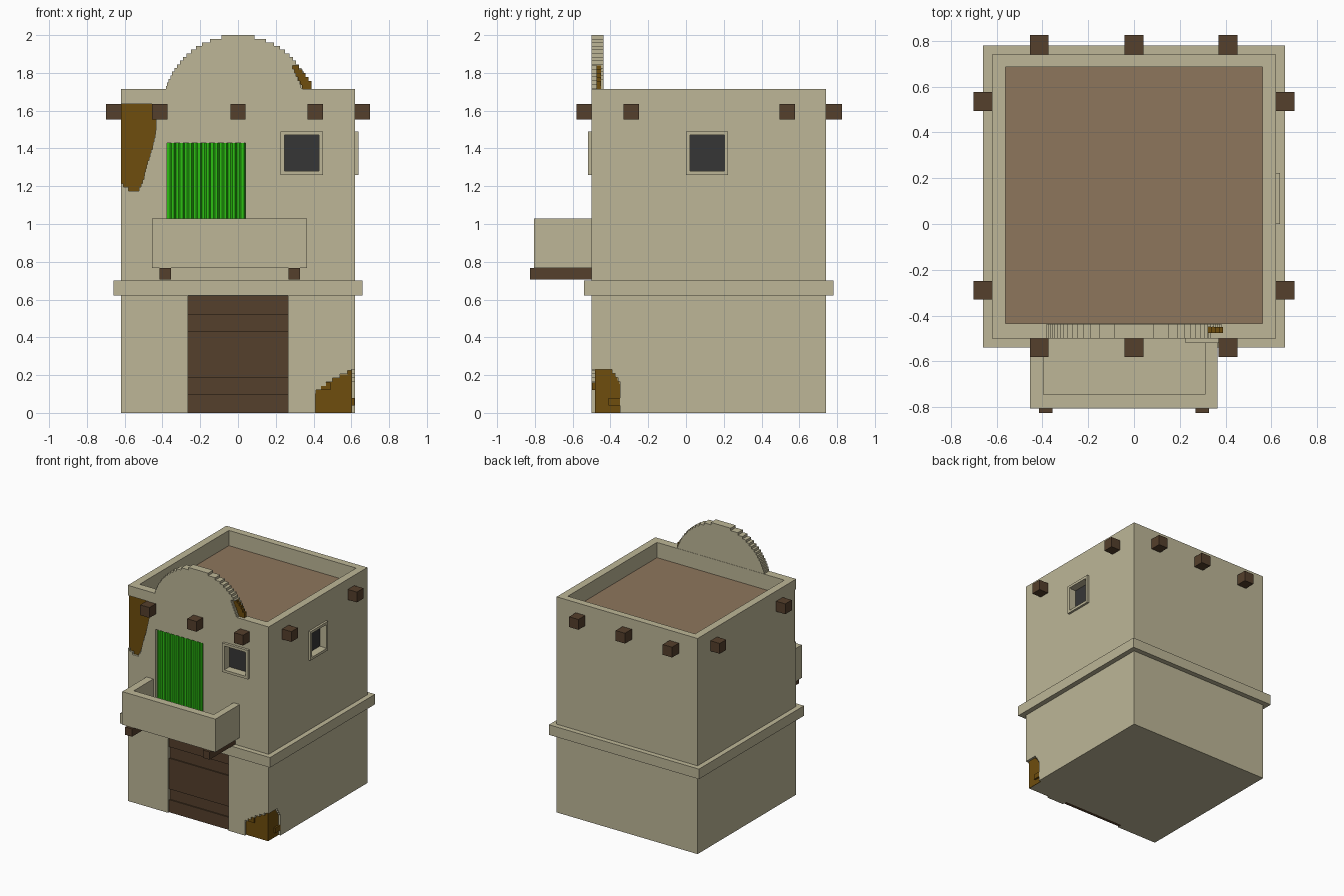
import bpy, bmesh, math

cube = bpy.data.objects.get("Cube")
if cube:
    bpy.data.objects.remove(cube, do_unlink=True)


def material(name, rgb):
    m = bpy.data.materials.new(name)
    m.use_nodes = True
    m.diffuse_color = (*rgb, 1)
    bsdf = m.node_tree.nodes["Principled BSDF"]
    bsdf.inputs["Base Color"].default_value = (*rgb, 1)
    bsdf.inputs["Roughness"].default_value = 0.9
    return m


PLASTER = material("sand plaster", (0.51, 0.47, 0.31))
ROOF = material("clay roof", (0.27, 0.18, 0.107))
WOOD = material("dark wood", (0.089, 0.05, 0.025))
BRICK = material("bare brick", (0.156, 0.074, 0.004))
GREEN = material("green cloth", (0.025, 0.53, 0.006))
GLASS = material("dark glass", (0.037, 0.037, 0.037))


def prism(name, outline, axis, lo, hi, mat):
    """Extrude a flat outline along one axis from lo to hi."""
    place = {"x": lambda a, b: (lo, a, b),
             "y": lambda a, b: (a, lo, b),
             "z": lambda a, b: (a, b, lo)}[axis]
    bm = bmesh.new()
    face = bm.faces.new([bm.verts.new(place(a, b)) for a, b in outline])
    new = bmesh.ops.extrude_face_region(bm, geom=[face])["geom"]
    move = [hi - lo if axis == k else 0 for k in "xyz"]
    bmesh.ops.translate(bm, vec=move, verts=[v for v in new if isinstance(v, bmesh.types.BMVert)])
    bmesh.ops.recalc_face_normals(bm, faces=bm.faces)
    mesh = bpy.data.meshes.new(name)
    bm.to_mesh(mesh)
    bm.free()
    mesh.materials.append(mat)
    ob = bpy.data.objects.new(name, mesh)
    bpy.context.collection.objects.link(ob)
    return ob


def box(name, x, y, z, mat):
    return prism(name, [(x[0], y[0]), (x[1], y[0]), (x[1], y[1]), (x[0], y[1])], "z", z[0], z[1], mat)


def stepped(rows, lo=-9, hi=9, step=0.02):
    """Blocky outline through (height, left, right) rows, clamped to lo..hi."""
    z0, z1 = rows[0][0], rows[-1][0]
    n = max(1, round((z1 - z0) / step))
    left, right = [], []
    for i in range(n):
        a, b = z0 + (z1 - z0) * i / n, z0 + (z1 - z0) * (i + 1) / n
        m = (a + b) / 2
        for p, q in zip(rows, rows[1:]):
            if p[0] <= m <= q[0]:
                t = (m - p[0]) / (q[0] - p[0])
                l, r = (p[k] + (q[k] - p[k]) * t for k in (1, 2))
        l, r = max(l, lo), min(r, hi)
        left += [(l, a), (l, b)]
        right += [(r, a), (r, b)]
    pts = right + left[::-1]
    return [p for i, p in enumerate(pts) if math.dist(p, pts[i - 1]) > 1e-5]


def carve(target, cutters):
    """Subtract the cutters, bake the result and remove them."""
    for c in cutters:
        c.hide_render = True
        mod = target.modifiers.new("cut", "BOOLEAN")
        mod.operation, mod.solver, mod.object = "DIFFERENCE", "EXACT", c
    deps = bpy.context.evaluated_depsgraph_get()
    mesh = bpy.data.meshes.new_from_object(target.evaluated_get(deps))
    target.modifiers.clear()
    target.data = mesh
    mesh.materials.clear()
    mesh.materials.append(PLASTER)
    mesh.polygons.foreach_set("material_index", [0] * len(mesh.polygons))
    for c in cutters:
        bpy.data.objects.remove(c, do_unlink=True)


FRONT, BACK, SIDE = -0.5, 0.74, 0.62

# Fallen plaster areas: rows of (height, left, right)
upper_chip = [(1.175, -0.565, -0.53), (1.2, -0.6, -0.515), (1.24, -0.65, -0.5), (1.32, -0.65, -0.48),
              (1.4, -0.65, -0.455), (1.49, -0.65, -0.435), (1.635, -0.65, -0.435)]
corner_chip = [(-0.02, 0.41, 0.65), (0.11, 0.41, 0.65), (0.15, 0.46, 0.65), (0.18, 0.51, 0.65), (0.225, 0.6, 0.65)]
side_chip = [(-0.02, -0.55, -0.35), (0.16, -0.55, -0.35), (0.2, -0.55, -0.375), (0.23, -0.55, -0.4)]
gable_chip = [(1.70, 0.345, 0.5), (1.75, 0.325, 0.5), (1.84, 0.285, 0.5)]

# Main walls with roof well, openings and chips
walls = box("walls", (-SIDE, SIDE), (FRONT, BACK), (0, 1.715), PLASTER)
carve(walls, [
    box("cut", (-0.56, 0.56), (-0.435, 0.685), (1.59, 1.9), PLASTER),
    box("cut", (-0.265, 0.265), (-0.6, -0.46), (-0.1, 0.62), PLASTER),
    box("cut", (-0.375, 0.04), (-0.6, -0.46), (0.8, 1.43), PLASTER),
    box("cut", (0.243, 0.435), (-0.6, -0.45), (1.28, 1.47), PLASTER),
    box("cut", (0.57, 0.7), (0.015, 0.208), (1.28, 1.47), PLASTER),
    prism("cut", stepped(upper_chip), "y", -0.6, -0.48, PLASTER),
    prism("cut", stepped(corner_chip), "y", -0.6, -0.48, PLASTER),
    prism("cut", stepped(side_chip), "x", 0.6, 0.7, PLASTER),
])
box("roof_floor", (-0.56, 0.56), (-0.435, 0.685), (1.588, 1.594), ROOF)
box("floor_band", (-0.66, 0.66), (-0.54, 0.78), (0.622, 0.702), PLASTER)

# Rounded stepped gable over the front wall
arc = [(1.71 + 0.29 * i / 30) for i in range(31)]
arc = [(z, -math.sqrt(max(0.16 - (z - 1.6) ** 2, 0)), math.sqrt(max(0.16 - (z - 1.6) ** 2, 0))) for z in arc]
gable = prism("gable", stepped(arc), "y", FRONT, -0.437, PLASTER)
carve(gable, [prism("cut", stepped(gable_chip), "y", -0.6, -0.45, PLASTER)])
gable_core = [(1.715, 0.345, 0.39), (1.75, 0.325, 0.388), (1.84, 0.285, 0.315)]
prism("gable_brick_core", stepped(gable_core), "y", -0.475, -0.45, BRICK)

# Brick showing at the bottom of each chip
prism("upper_brick_patch", stepped(upper_chip, lo=-SIDE), "y", -0.483, -0.48, BRICK)
prism("corner_brick_patch", stepped([(0, 0.41, 0.65)] + corner_chip[1:], hi=0.602), "y", -0.483, -0.48, BRICK)
prism("side_brick_patch", stepped([(0, -0.55, -0.35)] + side_chip[1:], lo=-0.482), "x", 0.6, 0.603, BRICK)
box("loose_brick_front", (0.41, 0.49), (-0.497, -0.48), (0.12, 0.16), BRICK)
box("loose_brick_side", (0.6, 0.617), (-0.41, -0.35), (0.04, 0.08), BRICK)

# Plank door, boards at slightly different depths
edges = [0, 0.1, 0.185, 0.43, 0.52, 0.622]
for i, (a, b) in enumerate(zip(edges, edges[1:])):
    box(f"door_board_{i + 1}", (-0.265, 0.265), (-0.487 + 0.009 * (i % 2), -0.46), (a, b), WOOD)

# Pleated curtain in the balcony doorway
folds = 9
pitch = 0.415 / folds
wave = []
for i in range(folds):
    x = -0.375 + i * pitch
    wave += [(x, -0.478), (x + 0.3 * pitch, -0.478), (x + 0.5 * pitch, -0.496), (x + 0.8 * pitch, -0.496)]
wave += [(0.04, -0.478), (0.04, -0.462), (-0.375, -0.462)]
prism("curtain", wave, "z", 0.82, 1.43, GREEN)

# Windows: frame of four bars and a sunken pane
z0, z1, t = 1.26, 1.49, 0.02


def window(name, a, b, axis, lo, hi, pane):
    bars = {"bottom": (a, b, z0, z0 + t), "top": (a, b, z1 - t, z1),
            "left": (a, a + t, z0 + t, z1 - t), "right": (b - t, b, z0 + t, z1 - t)}
    for part, (p, q, r, s) in bars.items():
        prism(f"{name}_frame_{part}", [(p, r), (q, r), (q, s), (p, s)], axis, lo, hi, PLASTER)
    p, q, r, s = a + 0.016, b - 0.016, z0 + t, z1 - t
    prism(f"{name}_pane", [(p, r), (q, r), (q, s), (p, s)], axis, pane, pane + 0.005, GLASS)


window("front_window", 0.225, 0.45, "y", -0.52, FRONT, -0.455)
window("side_window", 0.0, 0.223, "x", SIDE, 0.637, 0.57)

# Balcony tray on two beams
box("balcony_floor", (-0.455, 0.365), (-0.805, FRONT), (0.767, 0.825), PLASTER)
rail = [(-0.455, FRONT), (-0.455, -0.805), (0.365, -0.805), (0.365, FRONT),
        (0.31, FRONT), (0.31, -0.745), (-0.395, -0.745), (-0.395, FRONT)]
prism("balcony_wall", rail, "z", 0.825, 1.03, PLASTER)
for side, x in (("right", -0.385), ("left", 0.298)):
    box(f"balcony_beam_{side}", (x - 0.03, x + 0.03), (-0.825, FRONT), (0.705, 0.767), WOOD)

# Roof beam ends on all four walls
h, z = 0.041, (1.552, 1.634)
for i, x in enumerate((-0.414, 0, 0.41)):
    box(f"front_beam_{i + 1}", (x - h, x + h), (-0.58, -0.47), z, WOOD)
    box(f"back_beam_{i + 1}", (x - h, x + h), (BACK, 0.825), z, WOOD)
for i, y in enumerate((-0.289, 0.535)):
    box(f"left_beam_{i + 1}", (SIDE, 0.7), (y - h, y + h), z, WOOD)
    box(f"right_beam_{i + 1}", (-0.7, -SIDE), (y - h, y + h), z, WOOD)
